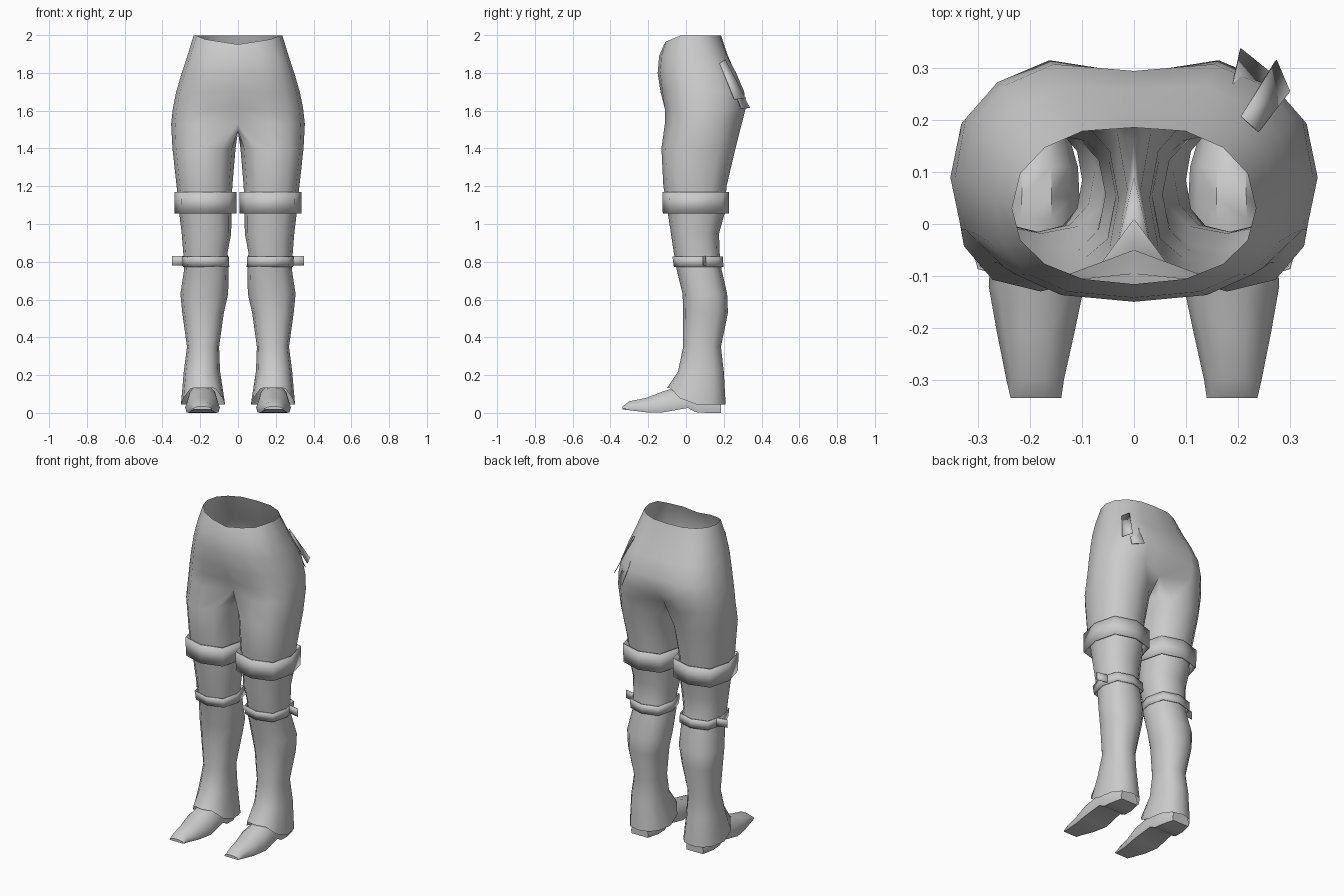
import bpy, bmesh, math

if "Cube" in bpy.data.objects:
    bpy.data.objects.remove(bpy.data.objects["Cube"])

grey = bpy.data.materials.new("plain grey")
grey.diffuse_color = (0.6, 0.6, 0.6, 1)
grey.use_nodes = True
grey.node_tree.nodes["Principled BSDF"].inputs["Base Color"].default_value = grey.diffuse_color


def spow(v, e):
    return math.copysign(abs(v) ** e, v)


def oval(xi, xo, yf, yb, n, start, e=0.85):
    """Rounded-square loop between inner/outer x and front/back y."""
    cx, cy, rx, ry = (xi + xo) / 2, (yf + yb) / 2, (xo - xi) / 2, (yb - yf) / 2
    out = []
    for i in range(n):
        a = math.radians(start + 360 * i / n)
        out.append((cx + rx * spow(math.cos(a), e), cy + ry * spow(math.sin(a), e)))
    return out


def finish(name, bm, mirror=True, angle=45, thick=0):
    bmesh.ops.recalc_face_normals(bm, faces=bm.faces)
    me = bpy.data.meshes.new(name)
    bm.to_mesh(me)
    bm.free()
    me.materials.append(grey)
    ob = bpy.data.objects.new(name, me)
    bpy.context.collection.objects.link(ob)
    bpy.ops.object.select_all(action='DESELECT')
    ob.select_set(True)
    bpy.context.view_layer.objects.active = ob
    bpy.ops.object.shade_smooth_by_angle(angle=math.radians(angle))
    if thick:
        m = ob.modifiers.new("thickness", 'SOLIDIFY')
        m.thickness = thick
        m.offset = 0
    if mirror:
        m = ob.modifiers.new("other side", 'MIRROR')
        m.use_clip = True
        m.merge_threshold = 0.0005
    return ob


def bridge(bm, a, b, closed=True):
    n = len(a)
    for i in range(n if closed else n - 1):
        j = (i + 1) % n
        bm.faces.new((a[i], a[j], b[j], b[i]))


# Trousers: half pelvis loops, open at the middle, flowing into one leg
bm = bmesh.new()
pelvis = [  # z, half width, front y, back y, middle front y, middle back y
    (1.98, 0.235, -0.116, 0.190, -0.116, 0.186),
    (1.89, 0.268, -0.142, 0.228, -0.142, 0.222),
    (1.80, 0.298, -0.150, 0.278, -0.150, 0.262),
    (1.70, 0.327, -0.138, 0.322, -0.135, 0.295),
    (1.61, 0.345, -0.125, 0.330, -0.095, 0.290),
    (1.53, 0.354, -0.125, 0.308, -0.050, 0.225),
]
prev = None
for k, (z, w, yf, yb, mf, mb) in enumerate(pelvis):
    row, cy = [], 0.03 + min(k, 3) * 0.02
    for i in range(9):
        a = math.radians(-90 + 22.5 * i)
        e = 0.9 if k == 0 else 0.78
        x = w * abs(math.cos(a)) ** e if 0 < i < 8 else 0
        s = spow(math.sin(a), e)
        y = cy + s * ((yb - cy) if s > 0 else (cy - yf))
        y = mf if i == 0 else mb if i == 8 else y
        # the waist edge dips at the front
        zz = z + (0.018 * (1 if s > -0.4 else (s + 0.7) / 0.3 if s > -0.95 else -1.6)
                  if k == 0 else 0)
        row.append(bm.verts.new((x, y, min(zz, 2.0))))
    if prev:
        bridge(bm, prev, row, False)
    prev = row
crotch = [bm.verts.new((0, y, z)) for y, z in ((0.16, 1.5), (0.09, 1.488), (0.01, 1.495))]
prev = prev + crotch
leg = [  # z, inner x, outer x, front y, back y
    (1.40, 0.013, 0.347, -0.130, 0.262),
    (1.20, 0.030, 0.325, -0.120, 0.215),
    (1.05, 0.035, 0.310, -0.095, 0.203),
    (0.95, 0.036, 0.298, -0.080, 0.175),
    (0.85, 0.055, 0.290, -0.065, 0.178),
    (0.76, 0.050, 0.285, -0.050, 0.188),
    (0.63, 0.052, 0.305, -0.018, 0.218),
    (0.53, 0.075, 0.295, -0.015, 0.222),
    (0.35, 0.100, 0.270, -0.015, 0.185),
    (0.22, 0.095, 0.287, -0.042, 0.200),
    (0.00, 0.068, 0.302, -0.100, 0.210),
]
for z, xi, xo, yf, yb in leg:
    row = []
    for x, y in oval(xi, xo, yf, yb, 12, -120):
        # the flared hem rises over the instep
        zz = z if z else (0.045 if y > 0 else 0.045 + 0.088 * min(1, -y / 0.085))
        row.append(bm.verts.new((x, y, zz)))
    bridge(bm, prev, row)
    prev = row
finish("trousers", bm, angle=70)

# Shoes: flat-soled sections from heel to toe
bm = bmesh.new()
shoe = [  # y, inner x, outer x, bottom z, top z
    (0.185, 0.130, 0.250, 0.000, 0.090),
    (0.110, 0.108, 0.268, 0.000, 0.150),
    (0.050, 0.105, 0.270, 0.004, 0.160),
    (0.010, 0.105, 0.272, 0.026, 0.155),
    (-0.120, 0.096, 0.280, 0.003, 0.118),
    (-0.210, 0.115, 0.264, 0.003, 0.082),
    (-0.300, 0.135, 0.246, 0.014, 0.063),
    (-0.335, 0.140, 0.238, 0.018, 0.035),
]
prev = None
for y, xi, xo, zb, zt in shoe:
    cx, r, h = (xi + xo) / 2, (xo - xi) / 2, zt - zb
    section = [(-0.92, 0), (-1, 0.22), (-0.8, 0.66), (-0.35, 0.97),
               (0.35, 0.97), (0.8, 0.66), (1, 0.22), (0.92, 0)]
    row = [bm.verts.new((cx + r * u, y, zb + h * v)) for u, v in section]
    if prev:
        bridge(bm, prev, row)
    else:
        bm.faces.new(row)
    prev = row
bm.faces.new(prev)
finish("shoes", bm)


# Straps round thigh and knee
def strap(name, z0, z1, lower, upper, thick):
    bm = bmesh.new()
    rows = [[bm.verts.new((x, y, z)) for x, y in oval(*dims, 8, 0, 0.7)]
            for z, dims in ((z0, lower), (z1, upper))]
    bridge(bm, *rows)
    finish(name, bm, angle=50, thick=thick)


strap("thigh_straps", 1.055, 1.17, (0.012, 0.332, -0.12, 0.224),
      (0.012, 0.334, -0.122, 0.226), 0.006)
strap("knee_straps", 0.772, 0.828, (0.048, 0.290, -0.062, 0.196),
      (0.05, 0.294, -0.07, 0.194), 0.004)


# Thin loose strips
def strip(name, corners, mirror):
    bm = bmesh.new()
    bm.faces.new([bm.verts.new(c) for c in corners])
    finish(name, bm, mirror, thick=0.003)


strip("knee_strap_ends", [(0.25, 0.11, 0.78), (0.35, 0.09, 0.78),
                          (0.35, 0.09, 0.83), (0.25, 0.11, 0.83)], True)
strip("hip_ribbon_back", [(0.178, 0.215, 1.85), (0.222, 0.2, 1.85),
                          (0.262, 0.292, 1.61), (0.205, 0.338, 1.615)], False)
strip("hip_ribbon_side", [(0.207, 0.208, 1.87), (0.24, 0.178, 1.85),
                          (0.3, 0.255, 1.66), (0.274, 0.316, 1.665)], False)
